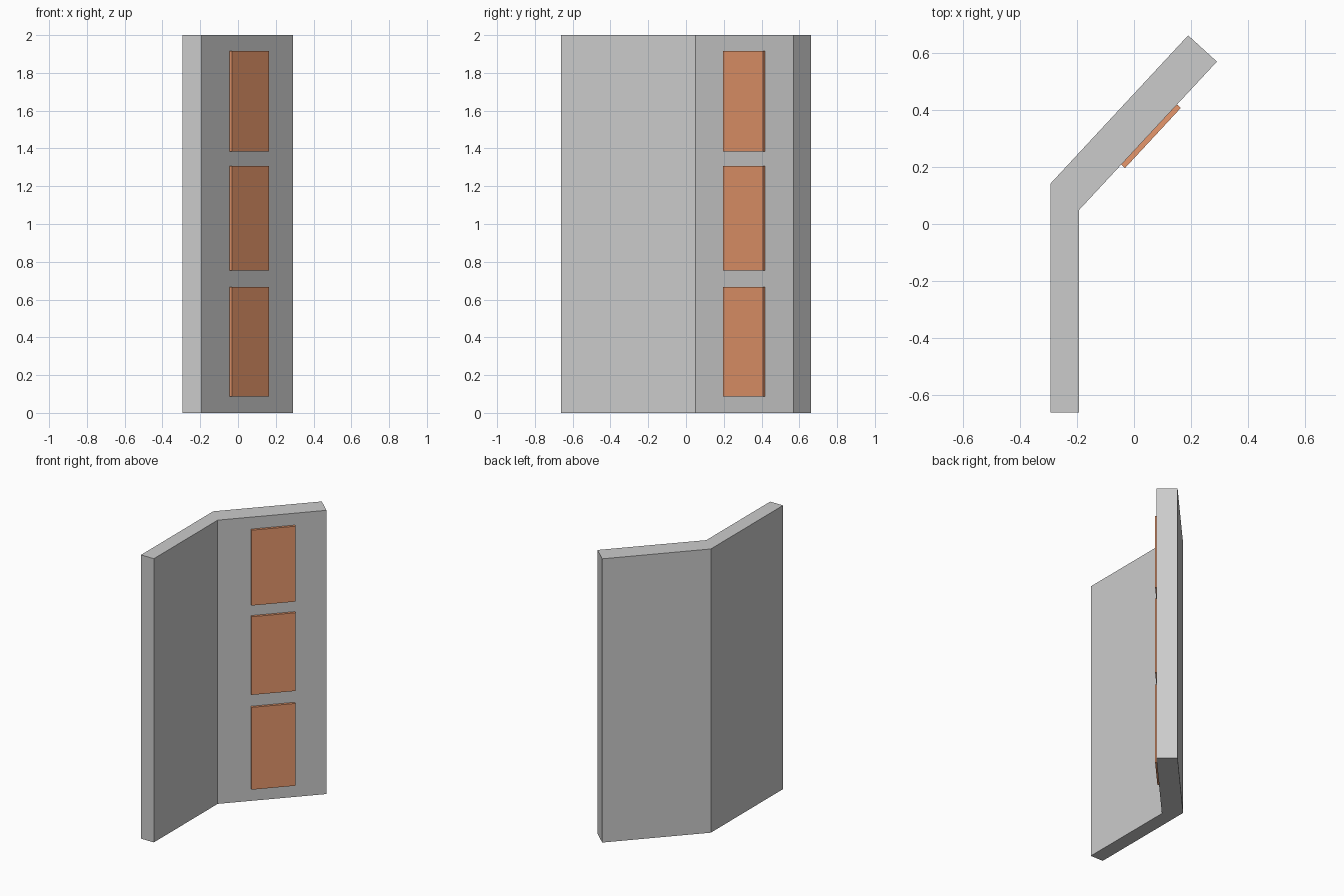
import bpy, bmesh

if "Cube" in bpy.data.objects:
    bpy.data.objects.remove(bpy.data.objects["Cube"])


def prism(name, outline, z0, z1, material=None):
    """Extrude a counter-clockwise XY outline from z0 to z1."""
    bm = bmesh.new()
    base = bm.faces.new([bm.verts.new((x, y, z0)) for x, y in outline])
    top = bmesh.ops.extrude_face_region(bm, geom=[base], use_keep_orig=True)
    bmesh.ops.translate(bm, vec=(0, 0, z1 - z0),
                        verts=[v for v in top["geom"] if isinstance(v, bmesh.types.BMVert)])
    bmesh.ops.recalc_face_normals(bm, faces=bm.faces)
    mesh = bpy.data.meshes.new(name)
    bm.to_mesh(mesh)
    bm.free()
    obj = bpy.data.objects.new(name, mesh)
    bpy.context.collection.objects.link(obj)
    if material:
        mesh.materials.append(material)
    return obj


orange = bpy.data.materials.new("orange_panel")
orange.diffuse_color = (0.8, 0.31, 0.15, 1)
orange.use_nodes = True
orange.node_tree.nodes["Principled BSDF"].inputs["Base Color"].default_value = orange.diffuse_color

# Angled wall: straight section plus bent section, mitred at the corner
prism("angled_wall",
      [(-0.293, -0.662), (-0.193, -0.662), (-0.193, 0.049),
       (0.291, 0.570), (0.190, 0.662), (-0.293, 0.142)], 0, 2)

# Three raised panels, their backs slightly sunk into the bent section
panel_outline = [(-0.032, 0.196), (0.164, 0.407), (0.146, 0.424), (-0.050, 0.213)]
for name, z0, z1 in (("lower_panel", 0.087, 0.667),
                     ("middle_panel", 0.755, 1.306),
                     ("upper_panel", 1.385, 1.916)):
    prism(name, panel_outline, z0, z1, orange)
